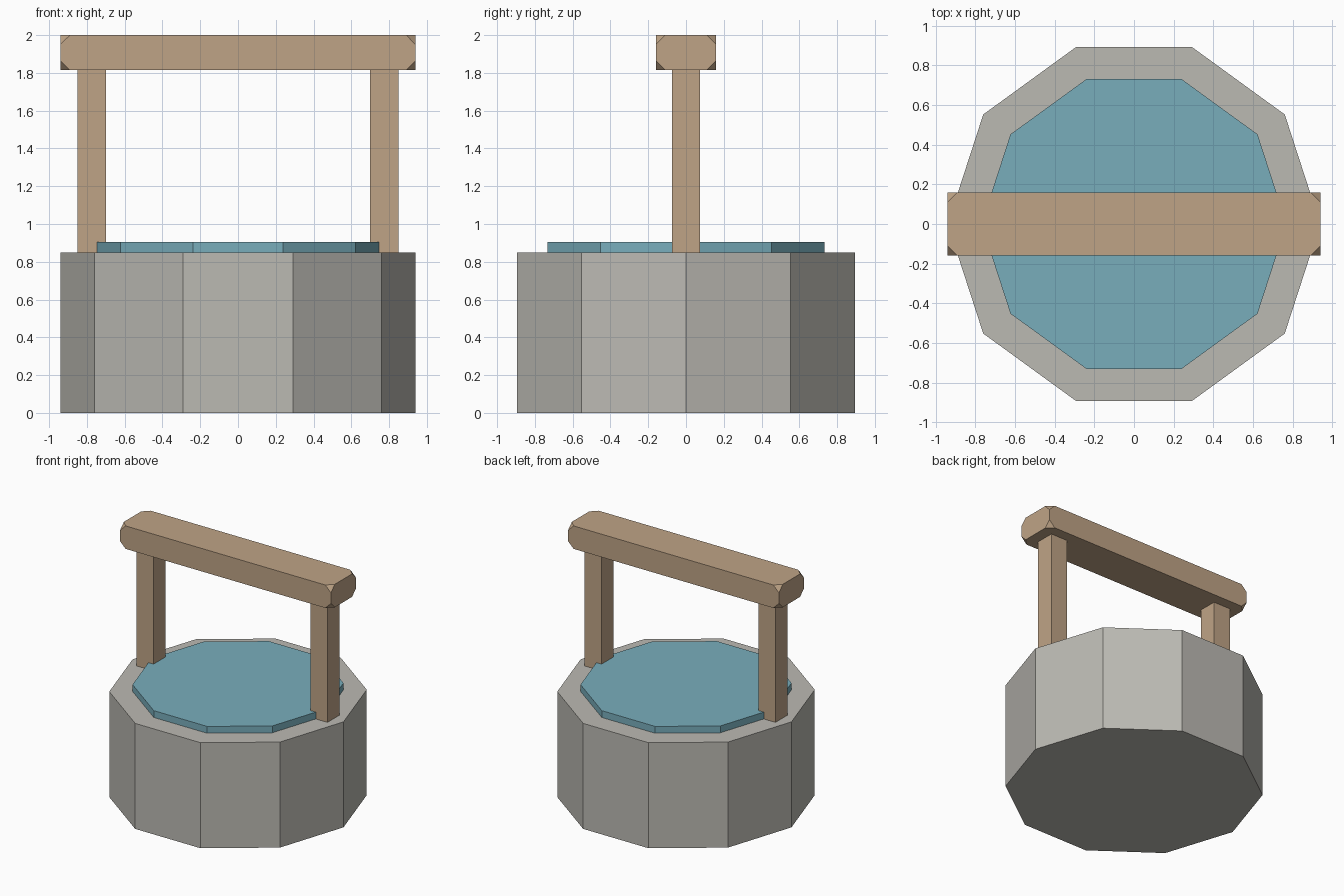
import bpy, bmesh
from mathutils import Matrix, Vector

if "Cube" in bpy.data.objects:
    bpy.data.objects.remove(bpy.data.objects["Cube"])


def material(name, rgb):
    m = bpy.data.materials.new(name)
    m.diffuse_color = (*rgb, 1)
    m.use_nodes = True
    m.node_tree.nodes["Principled BSDF"].inputs["Base Color"].default_value = m.diffuse_color
    return m


def make_object(name, bm, mat):
    bmesh.ops.recalc_face_normals(bm, faces=bm.faces)
    me = bpy.data.meshes.new(name)
    bm.to_mesh(me)
    bm.free()
    me.materials.append(mat)
    ob = bpy.data.objects.new(name, me)
    bpy.context.collection.objects.link(ob)
    return ob


def decagon(name, radius, z0, z1, mat):
    # ten-sided drum with a corner pointing along +x
    bm = bmesh.new()
    bmesh.ops.create_cone(bm, cap_ends=True, segments=10, radius1=radius, radius2=radius,
                          depth=z1 - z0, matrix=Matrix.Translation((0, 0, (z0 + z1) / 2)))
    corner = max(bm.verts, key=lambda v: v.co.x).co
    if abs(corner.y) > 0.01:
        bmesh.ops.rotate(bm, verts=bm.verts, cent=(0, 0, 0),
                         matrix=Matrix.Rotation(0.3141593, 3, 'Z'))
    return make_object(name, bm, mat)


def box(name, lo, hi, mat):
    lo, hi = Vector(lo), Vector(hi)
    bm = bmesh.new()
    bmesh.ops.create_cube(bm, size=1, matrix=Matrix.Translation((lo + hi) / 2)
                          @ Matrix.Diagonal((*(hi - lo), 1)))
    return make_object(name, bm, mat)


stone = material("stone", (0.50, 0.49, 0.45))
wood = material("wood", (0.52, 0.37, 0.24))
water_blue = material("water", (0.19, 0.42, 0.50))

# stone drum and the water disc on top
decagon("well_wall", 0.94, 0, 0.85, stone)
decagon("water", 0.77, 0.85, 0.905, water_blue)

# two posts
for side, name in ((-1, "left_post"), (1, "right_post")):
    x = side * 0.775
    box(name, (x - 0.075, -0.075, 0.85), (x + 0.075, 0.075, 1.815), wood)

# crossbeam with clipped corners
beam = box("crossbeam", (-0.94, -0.16, 1.815), (0.94, 0.16, 2.0), wood)
clip = beam.modifiers.new("clipped_corners", 'BEVEL')
clip.affect = 'VERTICES'
clip.width = 0.05
clip.segments = 1
clip.limit_method = 'NONE'
